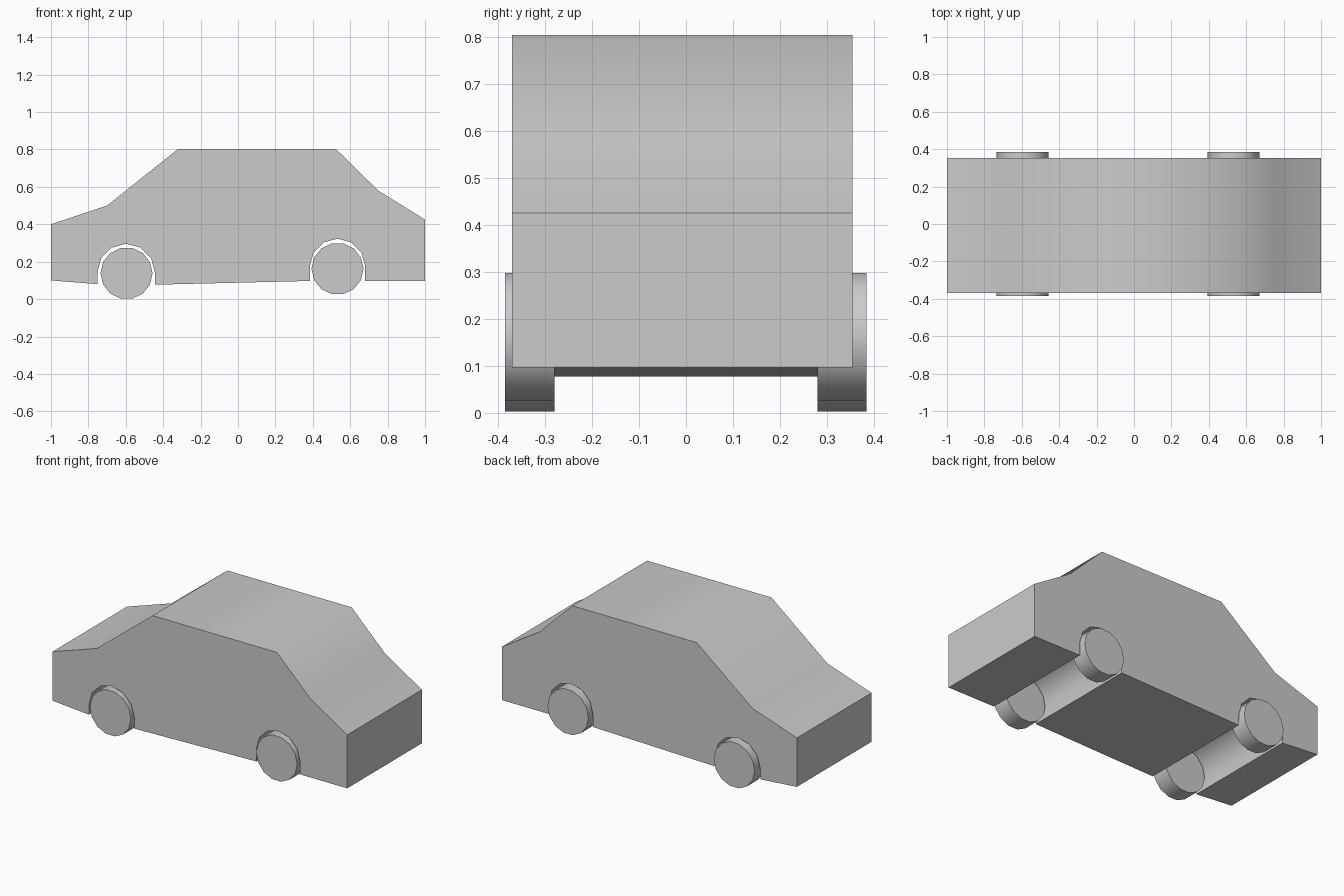
import bpy, bmesh
from math import sin, cos, pi, radians

if "Cube" in bpy.data.objects:
    bpy.data.objects.remove(bpy.data.objects["Cube"])

AXLES = {"rear": (-0.596, 0.138), "front": (0.532, 0.162)}


def extrude_profile(name, points, y0, y1):
    """Extrude a closed x-z outline from y0 to y1."""
    bm = bmesh.new()
    face = bm.faces.new([bm.verts.new((x, y0, z)) for x, z in points])
    moved = bmesh.ops.extrude_face_region(bm, geom=[face], use_keep_orig=True)["geom"]
    verts = [g for g in moved if isinstance(g, bmesh.types.BMVert)]
    bmesh.ops.translate(bm, verts=verts, vec=(0, y1 - y0, 0))
    bmesh.ops.recalc_face_normals(bm, faces=bm.faces)
    mesh = bpy.data.meshes.new(name)
    bm.to_mesh(mesh)
    bm.free()
    obj = bpy.data.objects.new(name, mesh)
    bpy.context.collection.objects.link(obj)
    bpy.ops.object.select_all(action='DESELECT')
    obj.select_set(True)
    bpy.context.view_layer.objects.active = obj
    bpy.ops.object.shade_smooth_by_angle(angle=radians(50))
    return obj


def arc(cx, cz, r, start, end, n):
    angles = [start + (end - start) * i / n for i in range(n + 1)]
    return [(cx + r * cos(a), cz + r * sin(a)) for a in angles]


# Body side outline with the wheel arches cut right through
body = [(-1, 0.10), (-1, 0.40), (-0.70, 0.50), (-0.32, 0.803), (0.523, 0.803),
        (0.75, 0.58), (1, 0.425), (1, 0.097), (0.68, 0.097)]
body += arc(0.532, 0.175, 0.148, 0, pi, 6)
body += [(0.384, 0.097), (-0.443, 0.077)]
body += arc(-0.598, 0.142, 0.154, 0, pi, 6)
body += [(-0.752, 0.080)]
extrude_profile("car_body", body, -0.37, 0.354)

# Four solid wheels
for axle, (x, z) in AXLES.items():
    rim = arc(x, z, 0.139, pi / 2 + pi / 14, pi / 2 + pi / 14 + 2 * pi, 14)[:-1]
    for side, y0, y1 in (("right", -0.385, -0.28), ("left", 0.28, 0.384)):
        extrude_profile(f"{axle}_{side}_wheel", rim, y0, y1)
